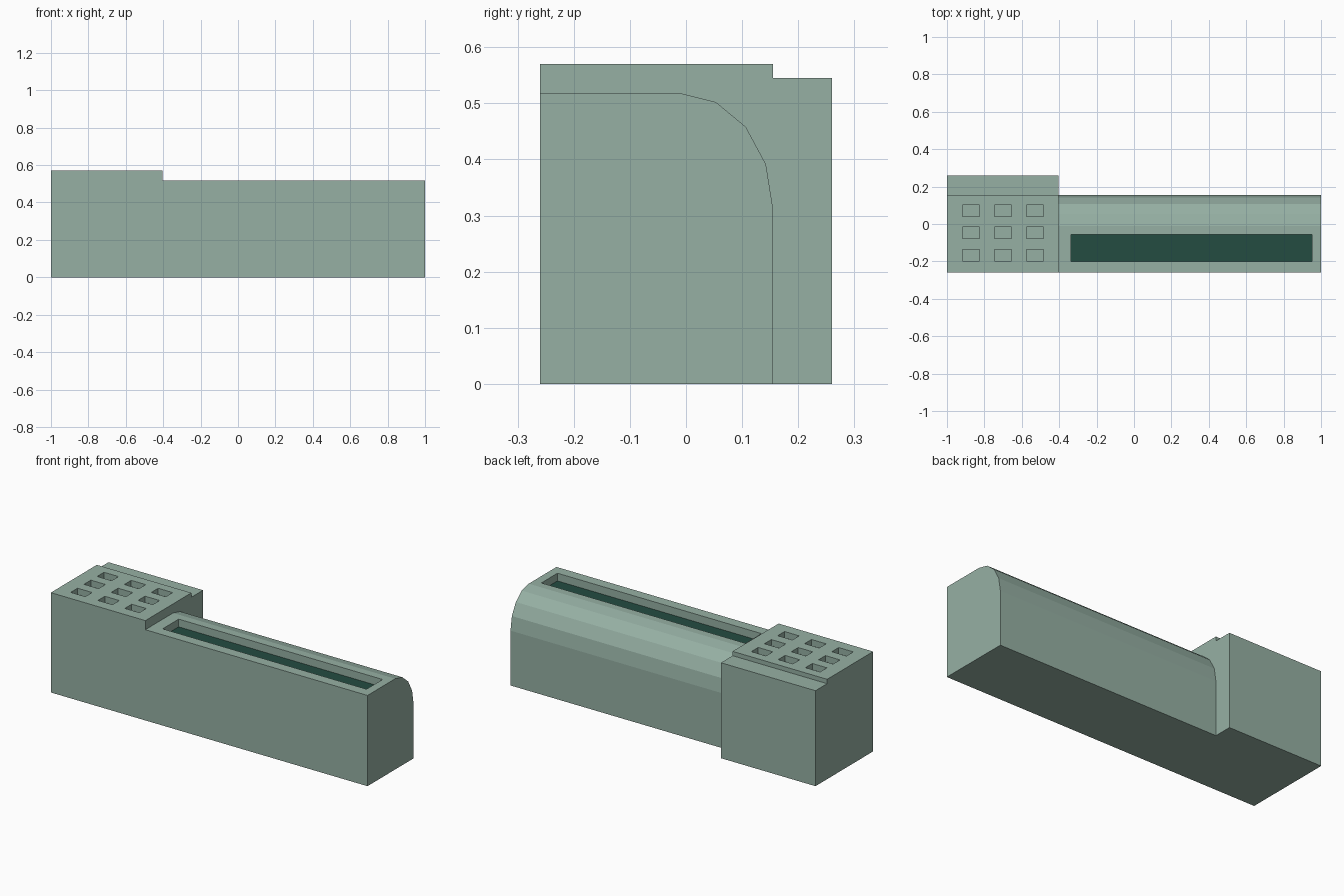
import bpy, bmesh, math

if "Cube" in bpy.data.objects:
    bpy.data.objects.remove(bpy.data.objects["Cube"])


def material(name, rgb):
    m = bpy.data.materials.new(name)
    m.diffuse_color = (*rgb, 1)
    m.use_nodes = True
    m.node_tree.nodes["Principled BSDF"].inputs["Base Color"].default_value = m.diffuse_color
    return m


stone = material("sage green", (0.305, 0.434, 0.371))
water = material("dark green", (0.0176, 0.072, 0.053))


def extrude_x(name, profile, x0, x1, mat):
    """Solid made by sweeping a (y, z) profile from x0 to x1."""
    bm = bmesh.new()
    face = bm.faces.new([bm.verts.new((x0, y, z)) for y, z in profile])
    ext = bmesh.ops.extrude_face_region(bm, geom=[face])["geom"]
    bmesh.ops.translate(bm, vec=(x1 - x0, 0, 0),
                        verts=[v for v in ext if isinstance(v, bmesh.types.BMVert)])
    bmesh.ops.recalc_face_normals(bm, faces=bm.faces)
    me = bpy.data.meshes.new(name)
    bm.to_mesh(me)
    bm.free()
    me.materials.append(mat)
    ob = bpy.data.objects.new(name, me)
    bpy.context.collection.objects.link(ob)
    return ob


def box(name, x0, x1, y0, y1, z0, z1, mat):
    return extrude_x(name, [(y0, z0), (y1, z0), (y1, z1), (y0, z1)], x0, x1, mat)


def cut(ob, cutter):
    """Subtract the cutter, apply the result and remove the cutter."""
    cutter.hide_render = True
    mod = ob.modifiers.new("recess", 'BOOLEAN')
    mod.operation, mod.solver, mod.object = 'DIFFERENCE', 'EXACT', cutter
    bpy.context.view_layer.objects.active = ob
    bpy.ops.object.modifier_apply(modifier=mod.name)
    bpy.data.objects.remove(cutter)


FRONT, BACK, STEP, JOIN = -0.26, 0.26, 0.155, -0.403

# End block with a lower ledge along the back
block = extrude_x("end_block", [(FRONT, 0), (BACK, 0), (BACK, 0.545), (STEP, 0.545),
                                (STEP, 0.57), (FRONT, 0.57)], -1, JOIN, stone)

# Three by three grid of roof recesses
for x in (-0.872, -0.70, -0.53):
    for y in (0.071, -0.047, -0.167):
        cut(block, box("recess_cutter", x - 0.046, x + 0.046,
                       y - 0.031, y + 0.031, 0.535, 0.62, stone))

# Long hall with a rounded back shoulder
shoulder = [(-0.01 + 0.165 * math.cos(a), 0.313 + 0.205 * math.sin(a))
            for a in (math.pi / 8 * i for i in range(5))]
hall = extrude_x("long_hall", [(FRONT, 0), (STEP, 0)] + shoulder + [(FRONT, 0.518)],
                 JOIN, 1, stone)

# Long trough in the hall roof, with a dark floor
X0, X1, Y0, Y1 = -0.336, 0.952, -0.2, -0.055
cut(hall, box("trough_cutter", X0, X1, Y0, Y1, 0.47, 0.6, stone))
box("trough_floor", X0, X1, Y0, Y1, 0.468, 0.474, water)
